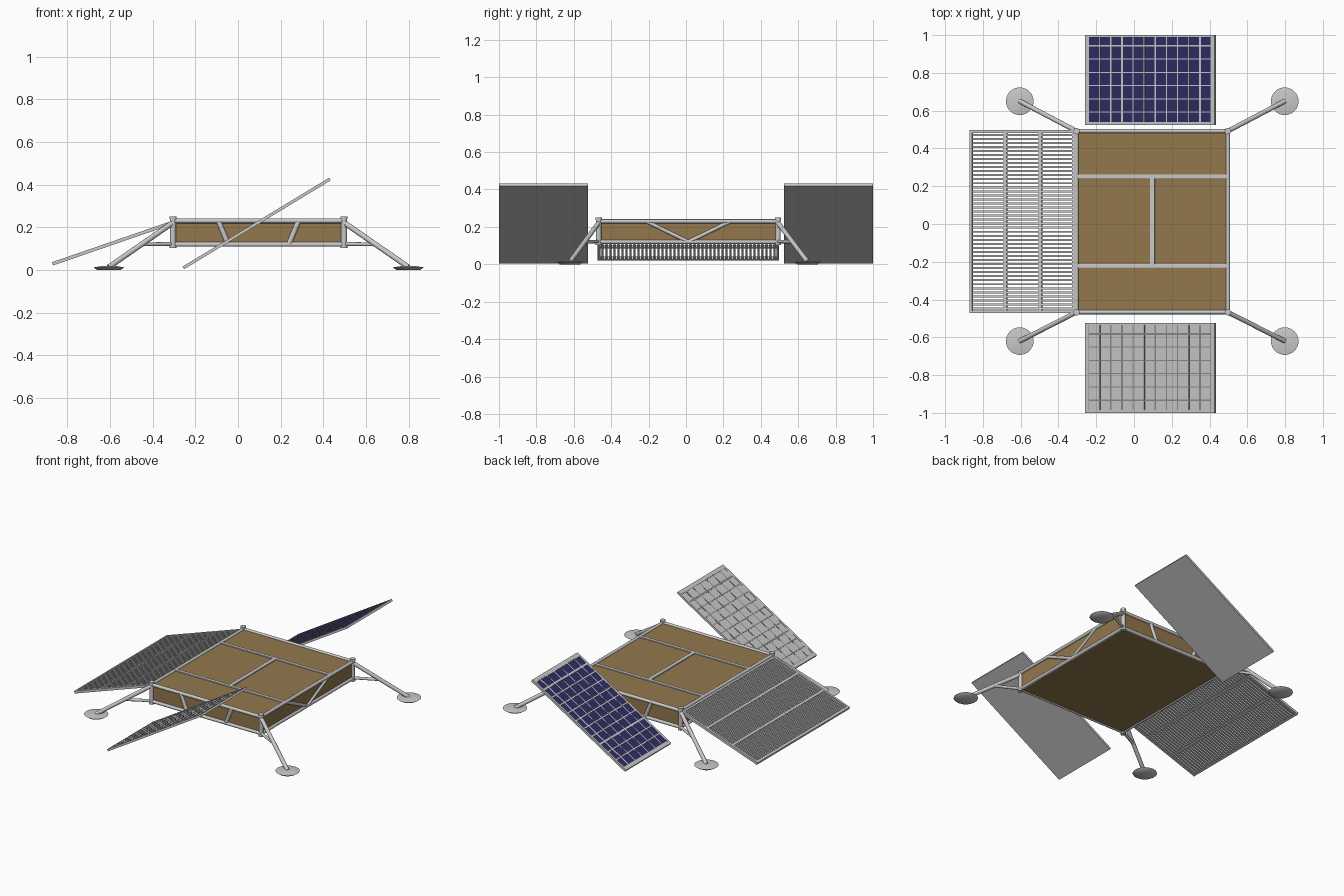
import bpy, math
from mathutils import Vector, Matrix

if "Cube" in bpy.data.objects:
    bpy.data.objects.remove(bpy.data.objects["Cube"])


def mat(name, r, g, b):
    m = bpy.data.materials.new(name)
    m.diffuse_color = (r, g, b, 1)
    m.use_nodes = True
    m.node_tree.nodes["Principled BSDF"].inputs["Base Color"].default_value = m.diffuse_color
    return m


GREY = mat("light grey metal", 0.58, 0.58, 0.58)
GOLD = mat("gold foil", 0.29, 0.185, 0.073)
BLUE = mat("solar blue", 0.026, 0.026, 0.12)
DARK = mat("mid grey line", 0.25, 0.25, 0.25)


def finish(o, name, m):
    o.name = name
    o.data.materials.append(m)
    return o


def box(name, lo, hi, m, xf=None, bevel=0):
    """Box from corner to corner, optionally placed by a matrix."""
    lo, hi = Vector(lo), Vector(hi)
    bpy.ops.mesh.primitive_cube_add(size=1)
    o = bpy.context.object
    size = hi - lo
    o.data.transform(Matrix.Translation((lo + hi) / 2) @ Matrix.Diagonal((*size, 1)))
    if xf is not None:
        o.matrix_world = xf
    if bevel:
        b = o.modifiers.new("bevel", 'BEVEL')
        b.width, b.segments = bevel, 2
    return finish(o, name, m)


def cone(name, p, q, r1, r2, m, n=16):
    """Round bar or cone between two points."""
    p, q = Vector(p), Vector(q)
    bpy.ops.mesh.primitive_cone_add(vertices=n, radius1=r1, radius2=r2, depth=(q - p).length)
    o = bpy.context.object
    o.matrix_world = Matrix.Translation((p + q) / 2) @ (q - p).to_track_quat('Z', 'Y').to_matrix().to_4x4()
    bpy.ops.object.shade_smooth_by_angle(angle=math.radians(40))
    return finish(o, name, m)


def tube(name, p, q, r=0.011):
    return cone(name, p, q, r, r, GREY)


X0, X1, Y0, Y1 = -0.305, 0.497, -0.467, 0.492   # body corners
CX, CY = (X0 + X1) / 2, (Y0 + Y1) / 2
ZB, ZT = 0.12, 0.23

# body box
box("body", (X0, Y0, 0.114), (X1, Y1, 0.232), GOLD)

# edge rails
for z, lab in ((ZB, "lower"), (ZT, "upper")):
    for y in (Y0, Y1):
        tube(lab + "_side_rail", (X0, y, z), (X1, y, z))
    for x in (X0, X1):
        tube(lab + "_end_rail", (x, Y0, z), (x, Y1, z))

# beams across the top deck
for y in (0.252, -0.223):
    box("deck_beam", (X0, y - 0.011, 0.225), (X1, y + 0.011, 0.239), GREY, bevel=0.003)
box("deck_middle_beam", (0.084, -0.223, 0.225), (0.110, 0.252, 0.2385), GREY, bevel=0.003)

# slanted braces on the four sides
for y in (Y0, Y1):
    for s in (-1, 1):
        tube("side_brace", (CX + s * 0.188, y, ZT), (CX + s * 0.142, y, ZB), 0.012)
for x in (X0, X1):
    for s in (-1, 1):
        tube("end_brace", (x, CY + s * 0.225, ZT), (x, CY, ZB), 0.010)

# corner posts, legs and foot pads
for x, fx in ((X0, -0.605), (X1, 0.798)):
    for y, fy in ((Y0, -0.62), (Y1, 0.65)):
        tube("corner_post", (x, y, 0.105), (x, y, 0.246), 0.014)
        cone("post_cap", (x, y, 0.238), (x, y, 0.25), 0.017, 0.017, GREY)
        cone("post_foot", (x, y, 0.103), (x, y, 0.116), 0.016, 0.016, GREY)
        top, foot = Vector((x, y, 0.222)), Vector((fx, fy, 0.014))
        tube("main_leg", top, foot, 0.0125)
        knee = top.lerp(foot, 0.49)
        tube("leg_strut", (x, y, 0.122), knee, 0.009)
        cone("foot_pad", (fx, fy, 0), (fx, fy, 0.012), 0.055, 0.073, GREY, 32)
        cone("foot_pad_top", (fx, fy, 0.012), (fx, fy, 0.019), 0.073, 0.03, GREY, 32)

# tilted solar panels: local x runs up the slope, local z is the face normal
L, W, T = 0.803, 0.475, 0.0145
tilt = Matrix.Rotation(math.radians(-31.2), 4, 'Y')
for cy, cells, line, lab in ((0.7625, BLUE, GREY, "rear"), (-0.7625, GREY, DARK, "front")):
    xf = Matrix.Translation((0.0875, cy, 0.218)) @ tilt
    h = T / 2
    box(lab + "_solar_panel", (-L / 2, -W / 2, -h), (L / 2, W / 2, h - 0.003), GREY, xf)
    u0, u1, v0, v1 = -0.38, 0.378, -0.2225, 0.2275
    box(lab + "_solar_cells", (u0, v0, h - 0.003), (u1, v1, h - 0.0015), cells, xf)
    # raised rim
    for lo, hi in (((-L / 2, -W / 2), (u0, W / 2)), ((u1, -W / 2), (L / 2, W / 2)),
                   ((u0, -W / 2), (u1, v0)), ((u0, v1), (u1, W / 2))):
        box(lab + "_panel_rim", (*lo, h - 0.004), (*hi, h), GREY, xf)
    # grid lines between the cells
    for i in range(12):
        u = u0 + (u1 - u0) * i / 11
        w = 0.006 if i in (3, 10) else 0.0035
        box(lab + "_column_line", (u - w, v0, h - 0.002), (u + w, v1, h - 0.0004), line, xf)
    for j in range(6):
        v = 0.181 - 0.0703 * j
        w = 0.005 if j == 0 else 0.003
        box(lab + "_row_line", (u0, v - w, h - 0.002), (u1, v + w, h - 0.0005), line, xf)

# slatted ramp: local x runs from the ground end up to the body
RL, RY0, RY1 = 0.592, -0.472, 0.497
xf = Matrix.Translation((-0.869, 0, 0.029)) @ Matrix.Rotation(math.radians(-19), 4, 'Y')
for y in (RY0, RY1 - 0.014):
    box("ramp_side_bar", (0, y, -0.008), (RL, y + 0.014, 0.008), GREY, xf)
for u in (0, 0.192, 0.388, RL - 0.016):
    box("ramp_cross_bar", (u, RY0, -0.008), (u + 0.016, RY1, 0.008), GREY, xf)
N = 44
for i in range(N):
    y = RY0 + 0.014 + (RY1 - RY0 - 0.028) * (i + 0.5) / N
    box("ramp_slat", (0.01, y - 0.0052, -0.006), (RL - 0.01, y + 0.0052, 0.006), GREY, xf)
